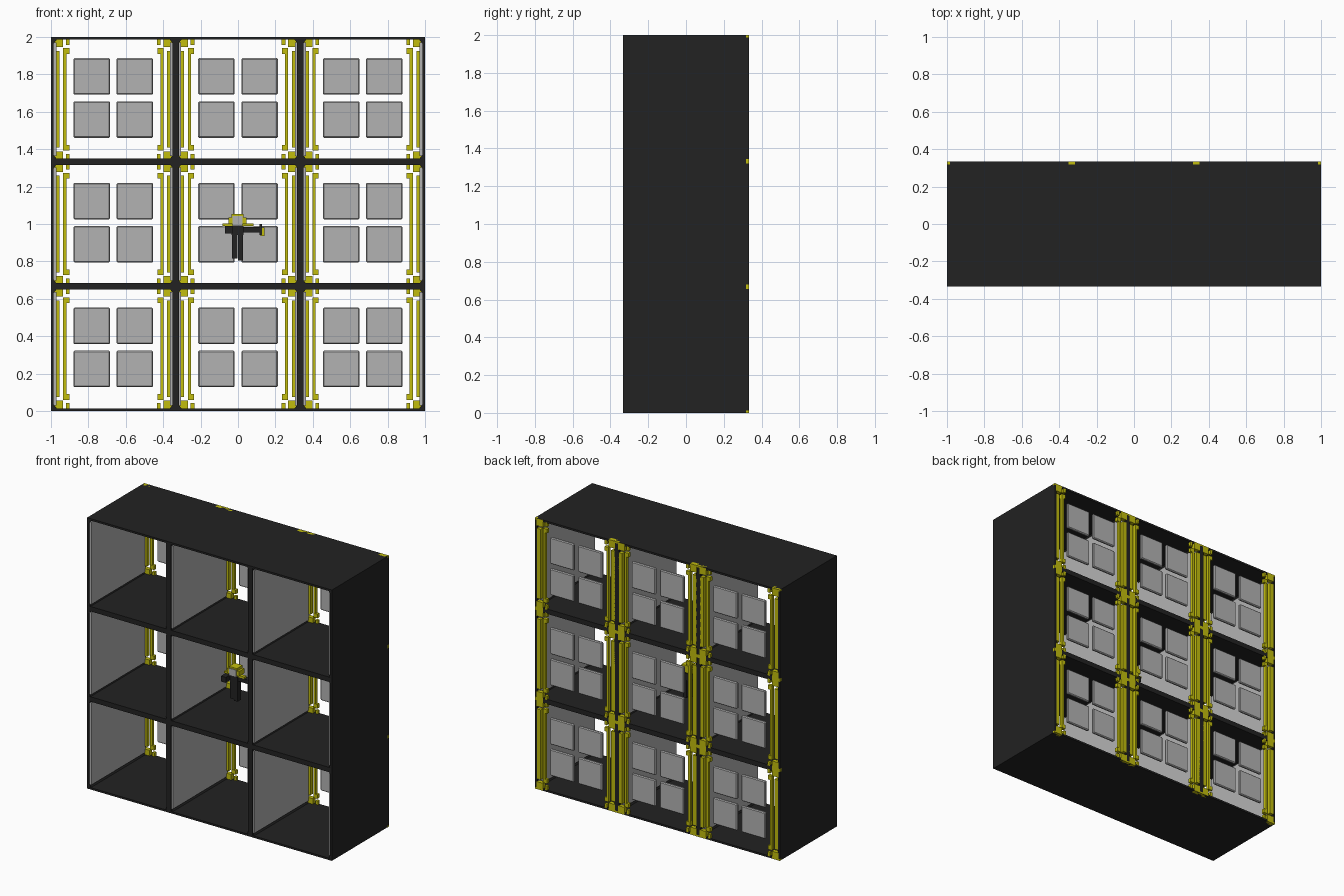
import bpy, bmesh
from mathutils import Vector

if "Cube" in bpy.data.objects:
    bpy.data.objects.remove(bpy.data.objects["Cube"])


def material(name, rgb):
    m = bpy.data.materials.new(name)
    m.use_nodes = True
    m.diffuse_color = (*rgb, 1)
    m.node_tree.nodes["Principled BSDF"].inputs["Base Color"].default_value = (*rgb, 1)
    return m


DARK = material("charcoal", (0.016, 0.016, 0.016))
GREY = material("panel grey", (0.45, 0.45, 0.45))
YELLOW = material("trim yellow", (0.54, 0.51, 0.004))


def finish(bm, name, mat, bevel=0):
    bmesh.ops.recalc_face_normals(bm, faces=bm.faces)
    mesh = bpy.data.meshes.new(name)
    bm.to_mesh(mesh)
    bm.free()
    mesh.materials.append(mat)
    ob = bpy.data.objects.new(name, mesh)
    bpy.context.collection.objects.link(ob)
    if bevel:
        mod = ob.modifiers.new("Bevel", "BEVEL")
        mod.width = bevel
        mod.segments = 1
    return ob


def add_box(bm, x, y, z):
    """Box from three (low, high) ranges."""
    lo, hi = zip(*(sorted(r) for r in (x, y, z)))
    vs = bmesh.ops.create_cube(bm, size=1)["verts"]
    for v in vs:
        v.co = Vector(lo[i] if v.co[i] < 0 else hi[i] for i in range(3))


def boxes(name, mat, items, bevel=0):
    bm = bmesh.new()
    for item in items:
        add_box(bm, *item)
    return finish(bm, name, mat, bevel)


CELL = 2 / 3
BACK = 1 / 3
OUTER, INNER = 0.014, 0.018

# Outer casing and dividers
span = (-BACK, BACK)
uprights, shelves = [], []
for i in range(4):
    c = -1 + i * CELL
    lo = c if i == 0 else c - (OUTER if i == 3 else INNER)
    hi = c if i == 3 else c + (OUTER if i == 0 else INNER)
    uprights.append(((lo, hi), span, (0, 2)))
    shelves.append(((-1, 1), span, (lo + 1, hi + 1)))
boxes("upright_boards", DARK, uprights)
boxes("shelf_boards", DARK, shelves)

# Trim pieces as (in from side, in from top or bottom) ranges and depth
CORNER_TRIM = [
    ((-0.0005, 0.017), (-0.0005, 0.012), 0.016),
    ((0.012, 0.065), (0.0, 0.055), 0.03),
    ((0.08, 0.1), (0.012, 0.042), 0.02),
    ((0.065, 0.098), (0.06, 0.09), 0.024),
]
BAR_TRIM = [
    ((0.014, 0.045), 0.075, 0.03),
    ((0.065, 0.082), 0.085, 0.022),
]


def build_cell(col, row):
    cx, cz = -1 + (col + 0.5) * CELL, (row + 0.5) * CELL
    half = CELL / 2
    tag = f"_{row + 1}_{col + 1}"

    # Four raised back panels
    pane = (0.0175, 0.213)
    boxes("back_panels" + tag, GREY,
          [([cx + s * p for p in pane], (BACK - 0.022, BACK),
            [cz + 0.007 + t * p for p in pane]) for s in (-1, 1) for t in (-1, 1)],
          bevel=0.006)

    # Side linings, trim and corner fillets, mirrored in the cell
    linings, trim = [], []
    fillets = bmesh.new()
    for s in (-1, 1):
        def ux(u):
            return cx + s * (half - u)
        linings.append(([ux(0.01), ux(0.029)], (-0.325, 0.31),
                        (cz - half + 0.03, cz + half - 0.03)))
        for u, inset, depth in BAR_TRIM:
            trim.append(([ux(a) for a in u], (BACK - depth, BACK),
                         (cz - half + inset, cz + half - inset)))
        for t in (-1, 1):
            def vz(v):
                return cz + t * (half - v)
            for u, v, depth in CORNER_TRIM:
                trim.append(([ux(a) for a in u], (BACK - depth, BACK + 0.0005),
                             [vz(a) for a in v]))
            rings = [[fillets.verts.new((ux(u), y, vz(v)))
                      for u, v in ((0.01, 0.01), (0.034, 0.01), (0.01, 0.042))]
                     for y in (-0.328, 0.31)]
            fillets.faces.new(rings[0])
            fillets.faces.new(rings[1])
            for k in range(3):
                n = (k + 1) % 3
                fillets.faces.new((rings[0][k], rings[0][n], rings[1][n], rings[1][k]))
    boxes("side_linings" + tag, GREY, linings)
    boxes("back_trim" + tag, YELLOW, trim)
    finish(fillets, "corner_fillets" + tag, DARK)


for row in range(3):
    for col in range(3):
        build_cell(col, row)

# Small figure standing in the middle cell
boxes("figure_body", DARK, [
    ((-0.035, 0.03), (-0.05, 0.0), (0.94, 0.99)),
    ((-0.033, -0.003), (-0.045, -0.005), (0.815, 0.945)),
    ((0.0, 0.028), (-0.045, -0.005), (0.805, 0.945)),
])
boxes("figure_arms", DARK, [
    ((-0.07, -0.03), (-0.1, -0.01), (0.95, 0.99)),
    ((0.025, 0.125), (-0.04, -0.005), (0.955, 0.985)),
    ((0.115, 0.127), (-0.045, 0.0), (0.94, 1.0)),
])
boxes("figure_hand_guard", YELLOW, [((0.12, 0.143), (-0.04, -0.01), (0.935, 0.98))])
boxes("figure_helmet", YELLOW, [
    ((-0.083, 0.083), (-0.045, -0.02), (0.988, 1.002)),
    ((-0.052, 0.045), (-0.055, 0.01), (1.0, 1.035)),
    ((-0.035, 0.03), (-0.055, 0.01), (1.03, 1.054)),
])
boxes("figure_face", GREY, [((-0.03, 0.025), (-0.06, -0.03), (0.99, 1.043))])
